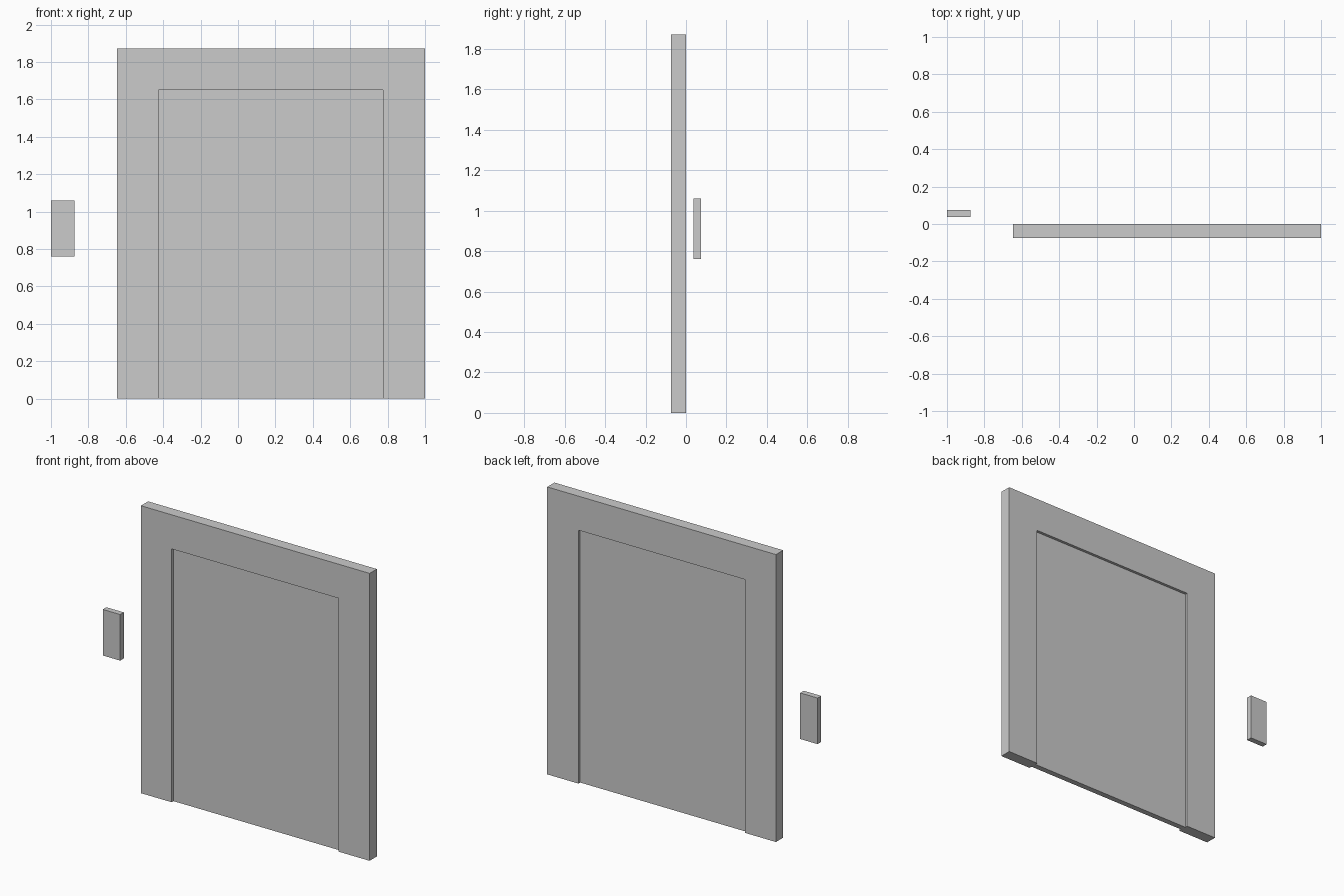
import bpy, bmesh

if "Cube" in bpy.data.objects:
    bpy.data.objects.remove(bpy.data.objects["Cube"])


def prism(name, outline, y0, y1):
    """Extrude an x-z outline from y0 to y1."""
    bm = bmesh.new()
    face = bm.faces.new([bm.verts.new((x, y0, z)) for x, z in outline])
    new = bmesh.ops.extrude_face_region(bm, geom=[face])["geom"]
    verts = [g for g in new if isinstance(g, bmesh.types.BMVert)]
    bmesh.ops.translate(bm, verts=verts, vec=(0, y1 - y0, 0))
    bmesh.ops.recalc_face_normals(bm, faces=bm.faces)
    mesh = bpy.data.meshes.new(name)
    bm.to_mesh(mesh)
    bm.free()
    obj = bpy.data.objects.new(name, mesh)
    bpy.context.collection.objects.link(obj)
    return obj


def rect(x0, x1, z0, z1):
    return [(x0, z0), (x1, z0), (x1, z1), (x0, z1)]


LEFT, RIGHT, TOP = -0.648, 1.0, 1.872        # outside of the frame
IN_L, IN_R, IN_TOP = -0.426, 0.775, 1.65     # doorway opening

# Door surround: an upside-down U
prism("door_frame", [(LEFT, 0), (IN_L, 0), (IN_L, IN_TOP), (IN_R, IN_TOP),
                     (IN_R, 0), (RIGHT, 0), (RIGHT, TOP), (LEFT, TOP)], -0.074, 0.0)

# Door slab, recessed on both faces
prism("door_panel", rect(IN_L, IN_R, 0, IN_TOP), -0.055, -0.018)

# Separate call plate beside the door
prism("call_plate", rect(-1.0, -0.875, 0.76, 1.06), 0.037, 0.074)
